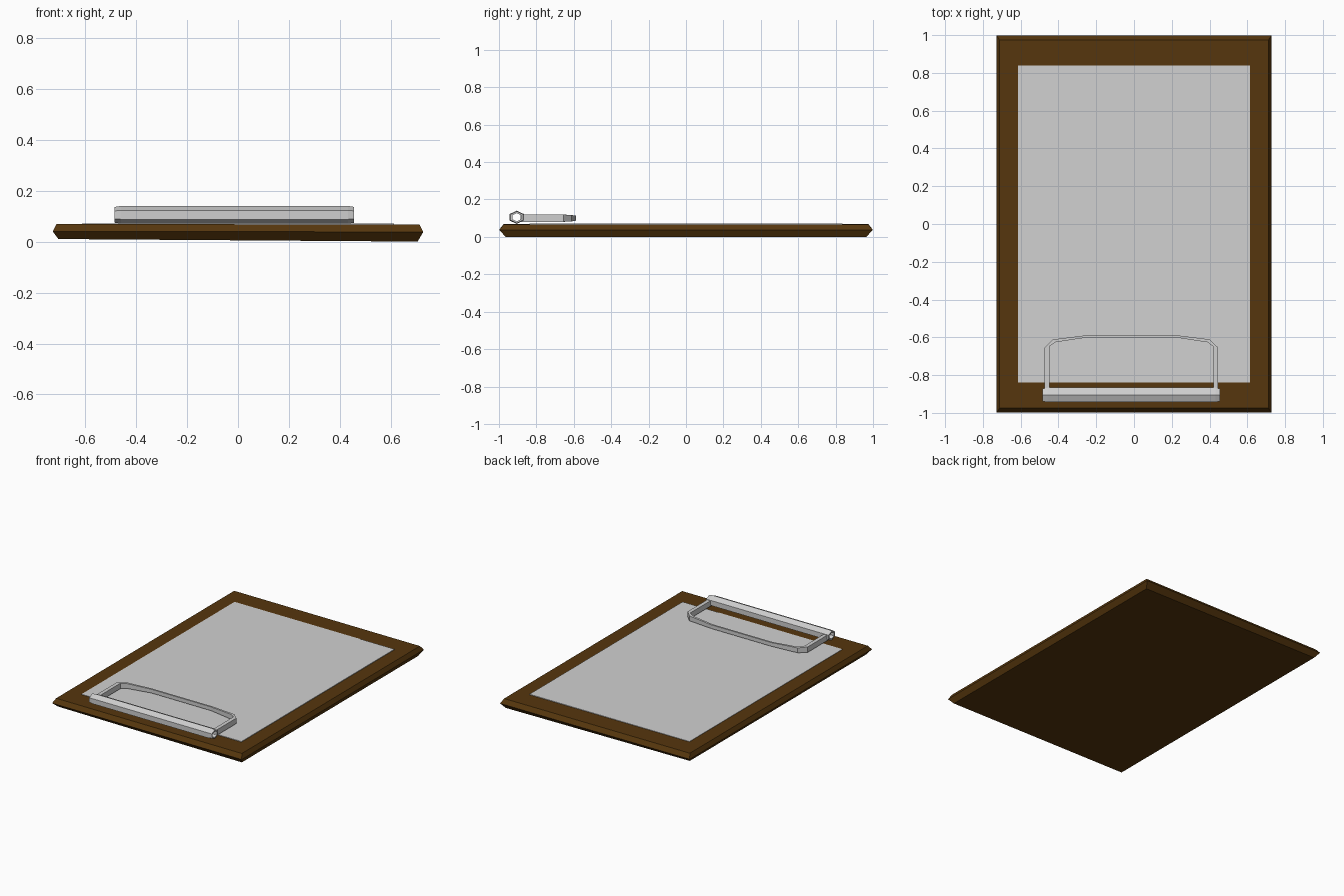
import bpy, math

if "Cube" in bpy.data.objects:
    bpy.data.objects.remove(bpy.data.objects["Cube"])

def material(name, rgb):
    m = bpy.data.materials.new(name)
    m.diffuse_color = (*rgb, 1)
    m.use_nodes = True
    m.node_tree.nodes["Principled BSDF"].inputs["Base Color"].default_value = m.diffuse_color
    return m

wood = material("dark_brown_wood", (0.092, 0.037, 0.004))
white = material("paper_grey", (0.64, 0.64, 0.64))
metal = material("clip_grey", (0.62, 0.62, 0.62))

def make(name, verts, faces, mat):
    me = bpy.data.meshes.new(name)
    me.from_pydata(verts, [], faces)
    me.materials.append(mat)
    ob = bpy.data.objects.new(name, me)
    bpy.context.collection.objects.link(ob)
    # consistent outward normals
    bpy.context.view_layer.objects.active = ob
    ob.select_set(True)
    bpy.ops.object.mode_set(mode='EDIT')
    bpy.ops.mesh.select_all(action='SELECT')
    bpy.ops.mesh.normals_make_consistent(inside=False)
    bpy.ops.object.mode_set(mode='OBJECT')
    ob.select_set(False)
    return ob

def loft(name, rings, mat, caps=True, closed=False):
    n = len(rings[0])
    verts = [v for r in rings for v in r]
    count = len(rings)
    faces = []
    for i in range(count if closed else count - 1):
        a, b = i * n, (i + 1) % count * n
        faces += [(a + j, a + (j + 1) % n, b + (j + 1) % n, b + j) for j in range(n)]
    if caps:
        faces += [tuple(range(n))[::-1], tuple(range((count - 1) * n, count * n))]
    return make(name, verts, faces, mat)

def rect(x, y, z, tilt=0):
    return [(sx * x, sy * y, z - tilt * sx) for sx, sy in ((-1, -1), (1, -1), (1, 1), (-1, 1))]

# board with a pointed bevel edge all round
loft("board", [rect(0.705, 0.965, 0.005, 0.005), rect(0.727, 0.998, 0.039, 0.001),
               rect(0.712, 0.975, 0.068, 0.001)], wood)

# sheet of paper lying on the board
loft("paper", [rect(0.613, 0.838, 0.066), rect(0.613, 0.838, 0.0715)], white)

# hollow six-sided clip bar with slightly tapered ends
CX, HALF = -0.014, 0.470
def hexagon(x, s):
    return [(CX + x, -0.905 + 0.044 * s * math.cos(math.radians(30 + 60 * k)),
             0.105 + 0.035 * s * math.sin(math.radians(30 + 60 * k))) for k in range(6)]
loft("clip_bar", [hexagon(-HALF, 0.62), hexagon(-HALF, 0.88), hexagon(-HALF + 0.025, 1),
                  hexagon(HALF - 0.025, 1), hexagon(HALF, 0.88), hexagon(HALF, 0.62)],
     metal, caps=False, closed=True)

# flat wire loop: outer x, outer y, inner x, inner y, half height
half = [(0.460, -0.885, 0.434, -0.885, 0.019), (0.460, -0.655, 0.434, -0.648, 0.019),
        (0.415, -0.611, 0.402, -0.626, 0.017), (0.230, -0.588, 0.230, -0.600, 0.013)]
path = [(-a, b, -c, d, h) for a, b, c, d, h in half] + half[::-1]
rings = [[(CX + a, b, 0.1 - h), (CX + a, b, 0.1 + h), (CX + c, d, 0.1 + h), (CX + c, d, 0.1 - h)]
         for a, b, c, d, h in path]
loft("clip_wire_loop", rings, metal)
